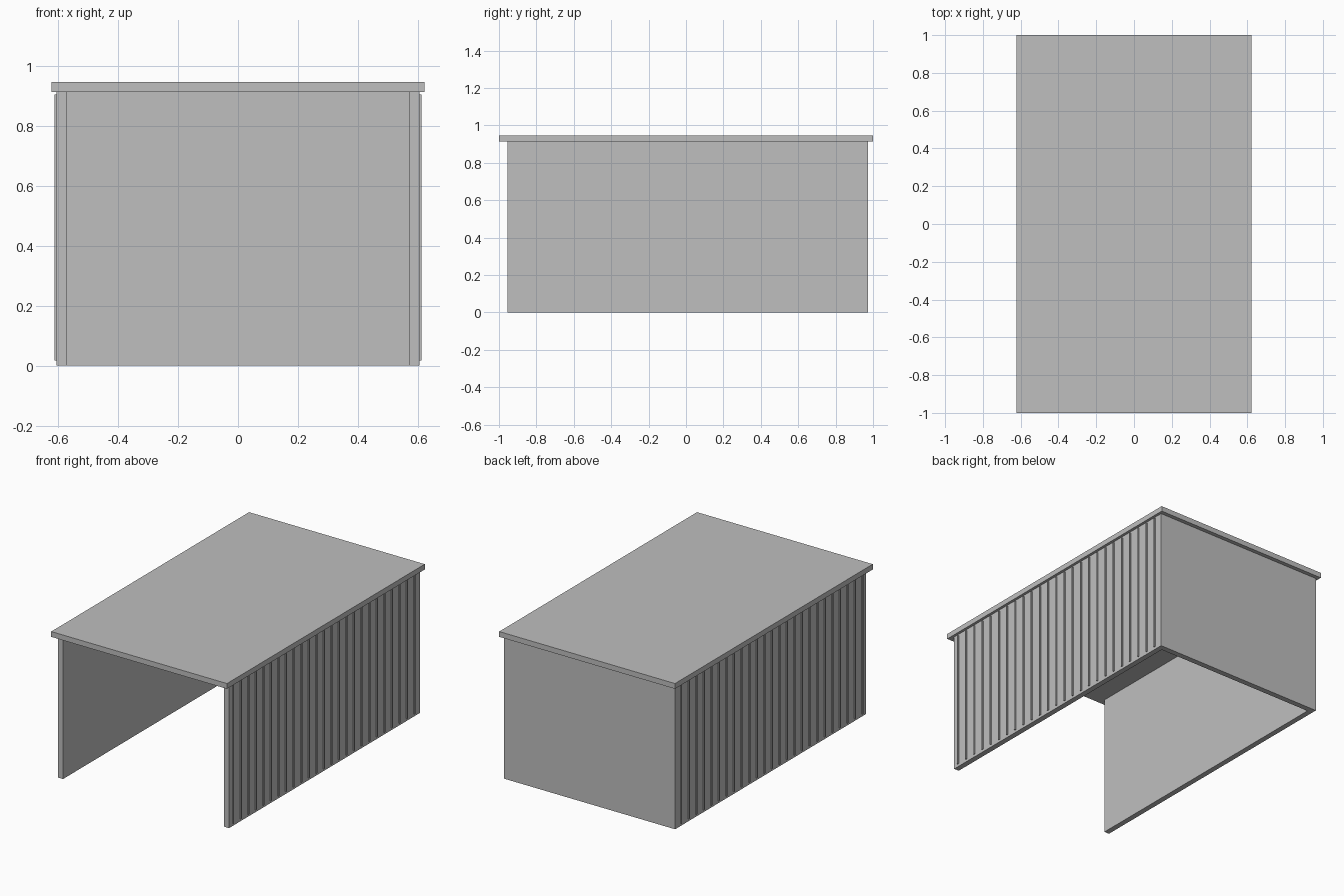
import bpy
import bmesh

cube = bpy.data.objects.get("Cube")
if cube:
    bpy.data.objects.remove(cube, do_unlink=True)

GREY = (0.52, 0.52, 0.52, 1.0)
mat = bpy.data.materials.new("light grey")
mat.use_nodes = True
mat.diffuse_color = GREY
mat.node_tree.nodes["Principled BSDF"].inputs["Base Color"].default_value = GREY


def add_box(bm, low, high):
    """Add an axis-aligned box between two corners."""
    verts = bmesh.ops.create_cube(bm, size=1)["verts"]
    for v in verts:
        for i in range(3):
            v.co[i] = low[i] if v.co[i] < 0 else high[i]


def make_part(name, boxes):
    bm = bmesh.new()
    for low, high in boxes:
        add_box(bm, low, high)
    mesh = bpy.data.meshes.new(name)
    bm.to_mesh(mesh)
    bm.free()
    mesh.materials.append(mat)
    obj = bpy.data.objects.new(name, mesh)
    bpy.context.collection.objects.link(obj)
    return obj


WALL_IN, WALL_OUT, RIB_OUT = 0.57, 0.605, 0.612
WALL_TOP, ROOF_TOP = 0.913, 0.947
WALL_END, BACK_IN, BACK_OUT = 0.955, 0.938, 0.974
RIB_COUNT, RIB_REACH, RIB_HALF = 25, 0.917, 0.005

# Flat roof with an overhang on every side
make_part("roof", [((-0.622, -1, WALL_TOP), (0.622, 1, ROOF_TOP))])

# Back wall closing the rear end, front left open
make_part("back_wall", [((-WALL_OUT, BACK_IN, 0), (WALL_OUT, BACK_OUT, WALL_TOP))])

# Side walls with thin upright ribs on the outside
rib_ys = [-RIB_REACH + 2 * RIB_REACH * i / (RIB_COUNT - 1) for i in range(RIB_COUNT)]
for side, sign in (("left", 1), ("right", -1)):
    def span(a, b):
        return sorted((sign * a, sign * b))

    x0, x1 = span(WALL_IN, WALL_OUT)
    make_part(side + "_wall", [((x0, -WALL_END, 0), (x1, BACK_IN, WALL_TOP))])
    x0, x1 = span(WALL_OUT - 0.005, RIB_OUT)
    make_part(side + "_wall_ribs", [((x0, y - RIB_HALF, 0.017), (x1, y + RIB_HALF, 0.904))
                                    for y in rib_ys])
